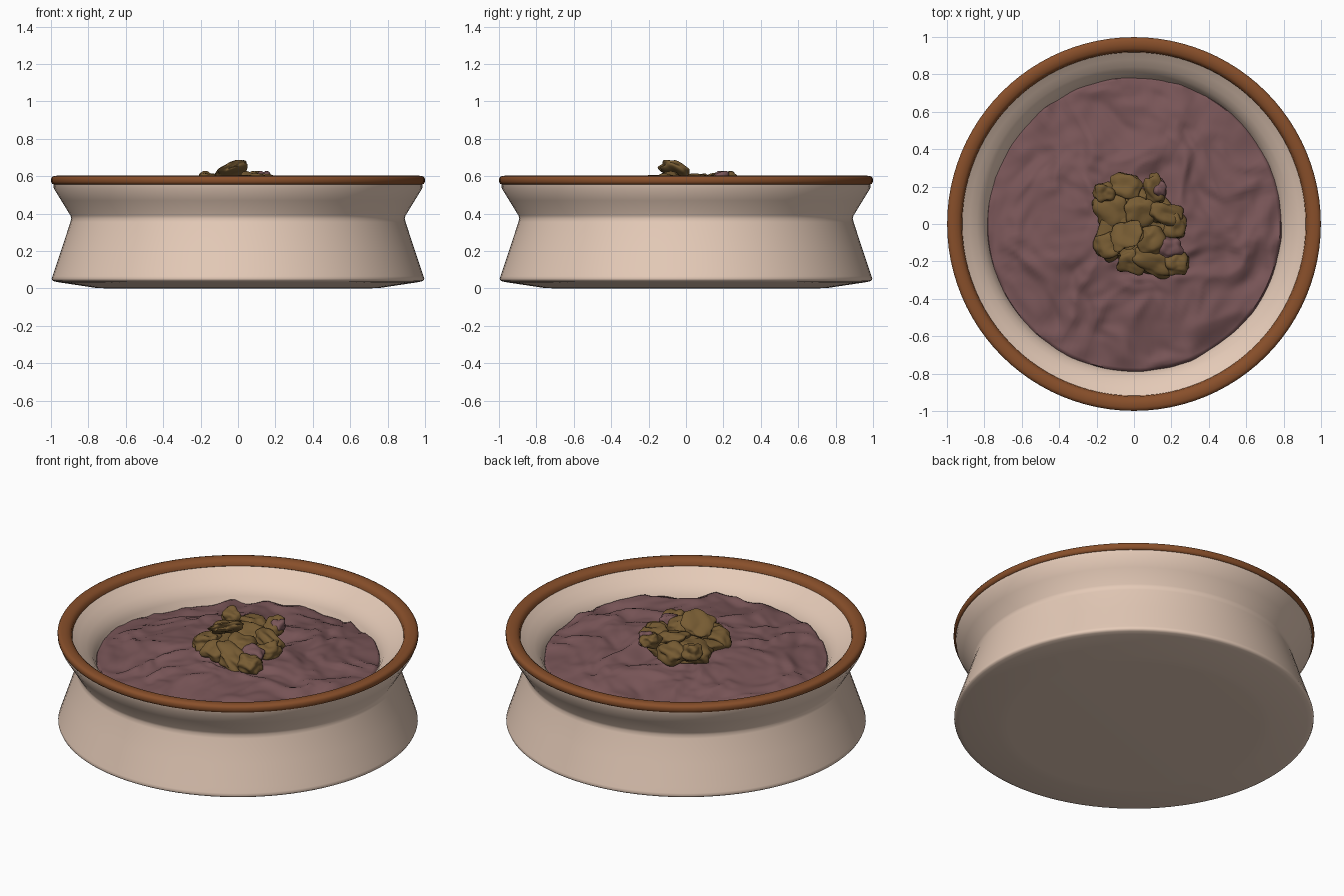
import bpy, bmesh, math, random
from mathutils import Vector, Matrix, noise

if "Cube" in bpy.data.objects:
    bpy.data.objects.remove(bpy.data.objects["Cube"])

random.seed(4)


def material(name, rgb):
    m = bpy.data.materials.new(name)
    m.diffuse_color = (*[(c / 255) ** 2.2 for c in rgb], 1)
    m.use_nodes = True
    m.node_tree.nodes["Principled BSDF"].inputs["Base Color"].default_value = m.diffuse_color
    return m


CREAM = material("cream_clay", (228, 201, 182))
BROWN = material("brown_glaze", (135, 80, 46))
MAUVE = material("mauve_stew", (120, 86, 88))
OLIVE = material("olive_chunks", (118, 92, 54))


def finish(name, bm, mat, angle=35):
    me = bpy.data.meshes.new(name)
    bmesh.ops.recalc_face_normals(bm, faces=bm.faces)
    bm.to_mesh(me)
    bm.free()
    me.materials.append(mat)
    me.shade_smooth()
    me.set_sharp_from_angle(angle=math.radians(angle))
    ob = bpy.data.objects.new(name, me)
    bpy.context.collection.objects.link(ob)
    return ob


def lathe(name, profile, mat, sides=96, closed=False, angle=35):
    bm = bmesh.new()
    vs = [bm.verts.new((r, 0, z)) for r, z in profile]
    es = [bm.edges.new(p) for p in zip(vs, vs[1:])]
    if closed:
        es.append(bm.edges.new((vs[-1], vs[0])))
    bmesh.ops.spin(bm, geom=vs + es, cent=(0, 0, 0), axis=(0, 0, 1),
                   angle=math.tau, steps=sides, use_merge=True)
    bmesh.ops.remove_doubles(bm, verts=bm.verts, dist=1e-4)
    return finish(name, bm, mat, angle)


# Bowl: flared foot, pinched waist, flared lip and hollow inside
lathe("bowl", [(0, 0), (0.70, 0), (0.76, 0.003), (0.96, 0.033), (0.983, 0.038),
               (0.992, 0.043), (0.996, 0.052), (0.992, 0.065), (0.982, 0.095),
               (0.94, 0.22), (0.896, 0.355), (0.891, 0.375), (0.896, 0.39),
               (0.945, 0.47), (0.985, 0.535), (0.988, 0.57), (0.93, 0.57),
               (0.918, 0.56), (0.88, 0.535), (0.84, 0.505), (0.81, 0.475),
               (0.79, 0.44), (0.775, 0.39), (0.75, 0.34), (0, 0.32)], CREAM, angle=50)

# Rounded brown rim
lathe("rim", [(0.918, 0.565), (0.922, 0.585), (0.938, 0.598), (0.96, 0.603),
              (0.98, 0.602), (0.993, 0.597), (0.999, 0.587), (0.999, 0.57),
              (0.994, 0.56), (0.985, 0.556), (0.93, 0.556)], BROWN, closed=True, angle=60)


# Stew surface: domed, slightly tilted disc with lumpy folds
def stew_height(x, y):
    r = math.hypot(x, y) / 0.78
    p = Vector((x, y, 0))
    q = p + 0.12 * noise.noise_vector(p * 3.5)
    fold = 1 - abs(noise.noise(q * 4.0 + Vector((3, 1, 5)))) * 2
    lump = noise.noise(q * 7 + Vector((9, 2, 1)))
    fine = noise.noise(q * 15)
    return (0.43 + 0.075 * (1 - r * r) + 0.022 * (x - y)
            + 0.022 * (fold - 0.5) + 0.022 * lump + 0.011 * fine)


bm = bmesh.new()
RINGS, SIDES = 60, 160
prev = [bm.verts.new((0, 0, stew_height(0, 0)))] * SIDES
for i in range(1, RINGS + 1):
    row = []
    for j in range(SIDES):
        a = math.tau * j / SIDES
        r = 0.795 * i / RINGS
        x, y = r * math.cos(a), r * math.sin(a)
        row.append(bm.verts.new((x, y, stew_height(x, y) - (0.03 if i == RINGS else 0))))
    for j in range(SIDES):
        k = (j + 1) % SIDES
        if i == 1:
            bm.faces.new((prev[0], row[j], row[k]))
        else:
            bm.faces.new((prev[j], row[j], row[k], prev[k]))
    prev = row
finish("stew", bm, MAUVE, 60)


# Chunks: flattened noisy lumps: x, y, z, size x, size y, size z, tilt x, tilt y
def chunk(name, spec, mat):
    x, y, z, sx, sy, sz, tx, ty = spec
    bm = bmesh.new()
    bmesh.ops.create_icosphere(bm, subdivisions=4, radius=1)
    seed = Vector([random.uniform(-50, 50) for _ in range(3)])
    for v in bm.verts:
        n = v.co.normalized()
        # slightly boxy lump with soft dents
        n = n / max(max(abs(c) for c in n), 0.85) * 0.92
        v.co = n * (1 + 0.35 * noise.noise(n * 1.3 + seed) + 0.05 * noise.noise(n * 3 + seed))
    mat4 = (Matrix.Translation((x, y, z))
            @ Matrix.Rotation(math.radians(tx), 4, 'X')
            @ Matrix.Rotation(math.radians(ty), 4, 'Y')
            @ Matrix.Rotation(random.uniform(-0.4, 0.4), 4, 'Z')
            @ Matrix.Diagonal((sx, sy, sz, 1)))
    bmesh.ops.transform(bm, matrix=mat4, verts=bm.verts)
    finish(name, bm, mat, 60)


PILE = [
    (0.02, 0.00, 0.515, 0.20, 0.21, 0.06, 0, 0),
    (-0.04, -0.06, 0.625, 0.09, 0.085, 0.027, -24, -24),
    (-0.16, 0.17, 0.575, 0.055, 0.05, 0.045, 15, 15),
    (-0.12, 0.08, 0.535, 0.10, 0.11, 0.05, 10, -12),
    (-0.05, 0.20, 0.55, 0.09, 0.07, 0.045, -10, 0),
    (0.11, 0.19, 0.58, 0.055, 0.08, 0.04, 12, 10),
    (0.04, 0.06, 0.565, 0.09, 0.08, 0.04, 15, 10),
    (0.17, 0.05, 0.56, 0.09, 0.06, 0.045, 0, 15),
    (0.22, -0.01, 0.54, 0.06, 0.07, 0.045, 10, 10),
    (-0.13, -0.12, 0.545, 0.08, 0.07, 0.045, 0, -15),
    (-0.01, -0.19, 0.545, 0.08, 0.07, 0.045, 12, 0),
    (0.10, -0.21, 0.545, 0.12, 0.07, 0.045, 14, 10),
    (0.23, -0.21, 0.535, 0.065, 0.06, 0.045, 5, 12),
    (0.09, -0.09, 0.57, 0.08, 0.08, 0.045, 0, 18),
]
for i, spec in enumerate(PILE):
    chunk(f"chunk_{i + 1}", spec, OLIVE)

# Stew lumps poking out between the chunks
chunk("stew_lump_front", (0.19, -0.13, 0.545, 0.065, 0.06, 0.05, 10, 10), MAUVE)
chunk("stew_lump_back", (0.135, 0.19, 0.585, 0.035, 0.05, 0.04, 10, 10), MAUVE)
